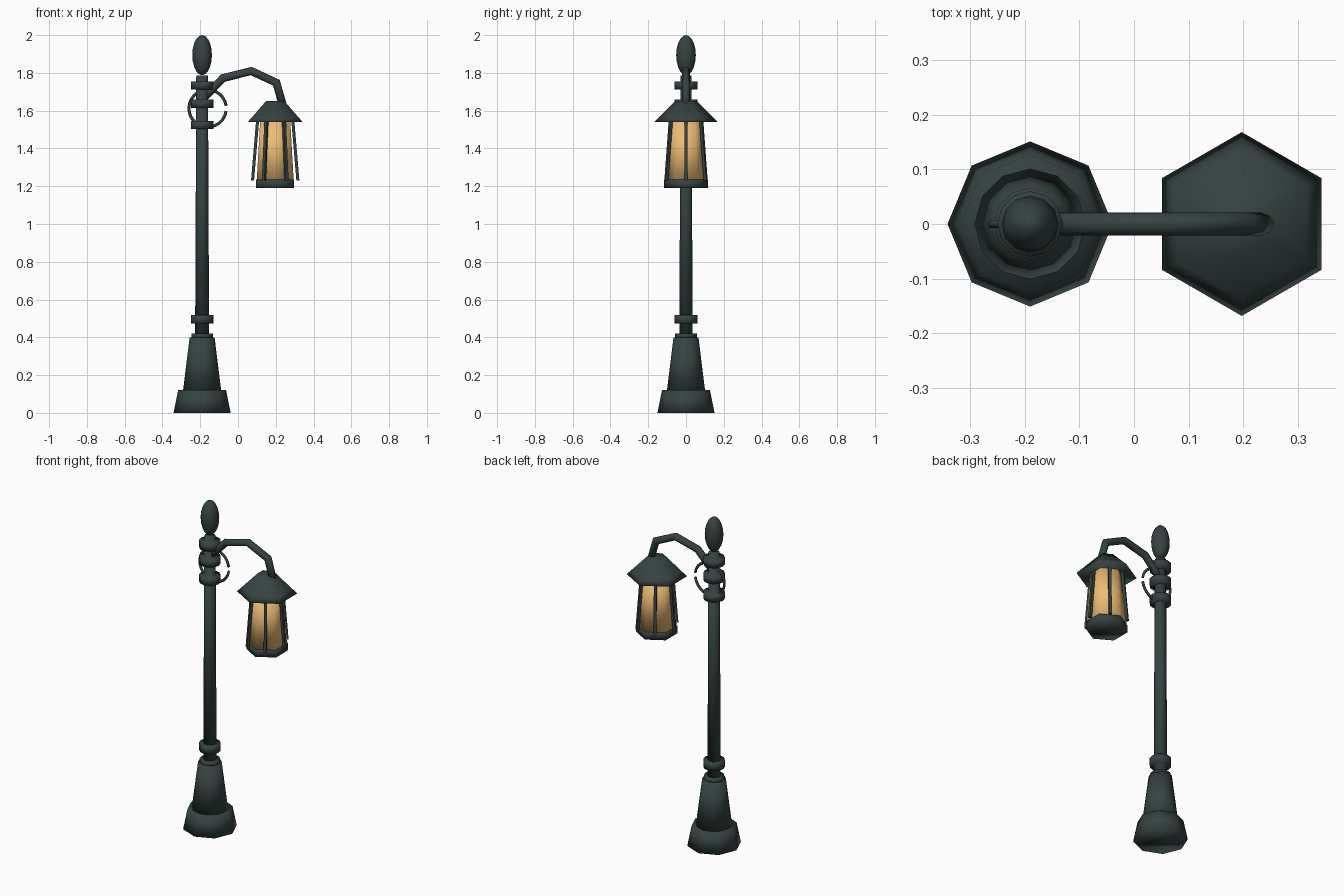
import bpy, bmesh, math
from mathutils import Vector

if "Cube" in bpy.data.objects:
    bpy.data.objects.remove(bpy.data.objects["Cube"])

PX, LX = -0.19, 0.197   # pole axis and lantern axis


def material(name, rgb):
    m = bpy.data.materials.new(name)
    m.diffuse_color = (*rgb, 1)
    m.use_nodes = True
    m.node_tree.nodes["Principled BSDF"].inputs["Base Color"].default_value = m.diffuse_color
    return m


IRON = material("iron", (0.036, 0.056, 0.054))
AMBER = material("amber_glass", (0.85, 0.50, 0.18))


def finish(name, bm, mat=IRON, smooth=True):
    bmesh.ops.recalc_face_normals(bm, faces=bm.faces)
    me = bpy.data.meshes.new(name)
    bm.to_mesh(me)
    bm.free()
    for p in me.polygons:
        p.use_smooth = smooth
    me.materials.append(mat)
    ob = bpy.data.objects.new(name, me)
    bpy.context.collection.objects.link(ob)
    return ob


def lathe(name, x, profile, sides, turn=0.0, mat=IRON):
    """Closed solid from (radius, z) pairs around a vertical axis."""
    bm = bmesh.new()
    rings = []
    for r, z in profile:
        rings.append([bm.verts.new((x + r * math.cos(turn + math.tau * i / sides),
                                    r * math.sin(turn + math.tau * i / sides), z))
                      for i in range(sides)])
    for a, b in zip(rings, rings[1:]):
        for i in range(sides):
            j = (i + 1) % sides
            bm.faces.new((a[i], a[j], b[j], b[i]))
    bm.faces.new(rings[0])
    bm.faces.new(rings[-1])
    return finish(name, bm, mat)


def tube(name, points, radius, sides):
    """Mitred tube along a path lying in the xz plane."""
    pts = [Vector((x, 0, z)) for x, z in points]
    bm = bmesh.new()
    rings = []
    for k, p in enumerate(pts):
        d_in = (p - pts[k - 1]).normalized() if k else (pts[1] - p).normalized()
        d_out = (pts[k + 1] - p).normalized() if k + 1 < len(pts) else d_in
        t = (d_in + d_out).normalized()
        n = Vector((-t.z, 0, t.x)) / max(t.dot(d_in), 0.5)
        rings.append([bm.verts.new(p + radius * (n * math.cos(a) + Vector((0, 1, 0)) * math.sin(a)))
                      for a in (math.tau * i / sides for i in range(sides))])
    for a, b in zip(rings, rings[1:]):
        for i in range(sides):
            j = (i + 1) % sides
            bm.faces.new((a[i], a[j], b[j], b[i]))
    bm.faces.new(rings[0])
    bm.faces.new(rings[-1])
    return finish(name, bm)


# Base and pole
lathe("base_plinth", PX, [(0.151, 0), (0.127, 0.12)], 8)
lathe("base_cone", PX, [(0.102, 0.11), (0.066, 0.40)], 12)
lathe("base_cap", PX, [(0.057, 0.395), (0.057, 0.42)], 12)
lathe("pole", PX, [(0.037, 0.41), (0.031, 1.785)], 10)

# Collars on the pole
for i, (z0, z1) in enumerate([(0.472, 0.518), (1.503, 1.545), (1.615, 1.658), (1.712, 1.755)]):
    lathe(f"collar_{i + 1}", PX, [(0.06, z0), (0.06, z1)], 12)

# Egg-shaped finial
bm = bmesh.new()
bmesh.ops.create_uvsphere(bm, u_segments=12, v_segments=10, radius=1)
bmesh.ops.scale(bm, vec=(0.052, 0.052, 0.106), verts=bm.verts)
bmesh.ops.translate(bm, vec=(PX, 0, 1.894), verts=bm.verts)
finish("finial", bm)

# Bent arm and the open scroll ring
tube("arm", [(-0.19, 1.66), (-0.135, 1.715), (-0.08, 1.772), (0.07, 1.81),
             (0.203, 1.748), (0.243, 1.61)], 0.021, 8)
arc = [math.radians(8 + 344 * i / 24) for i in range(25)]
tube("scroll_ring", [(-0.161 + 0.099 * math.cos(a), 1.612 + 0.099 * math.sin(a)) for a in arc], 0.008, 6)

# Lantern: roof, glass and floor are hexagons with corners along y
T = math.pi / 6
lathe("lantern_roof", LX, [(0.168, 1.54), (0.137, 1.57), (0.055, 1.652)], 6, T)
lathe("lantern_glass", LX, [(0.113, 1.23), (0.092, 1.545)], 6, T, AMBER)
lathe("lantern_floor", LX, [(0.116, 1.19), (0.116, 1.235)], 6, T)

# Six slanted bars, one over each pane
h = 0.008
for i in range(6):
    a = math.radians(60 * i)
    out, side = Vector((math.cos(a), math.sin(a), 0)), Vector((-math.sin(a), math.cos(a), 0))
    bm = bmesh.new()
    ends = [[bm.verts.new(Vector((LX, 0, z)) + out * (r + u * h) + side * (v * h))
             for u, v in ((-1, -1), (1, -1), (1, 1), (-1, 1))]
            for r, z in ((0.12, 1.23), (0.093, 1.55))]
    for k in range(4):
        m = (k + 1) % 4
        bm.faces.new((ends[0][k], ends[0][m], ends[1][m], ends[1][k]))
    bm.faces.new(ends[0])
    bm.faces.new(ends[1])
    finish(f"lantern_bar_{i + 1}", bm, smooth=False)
